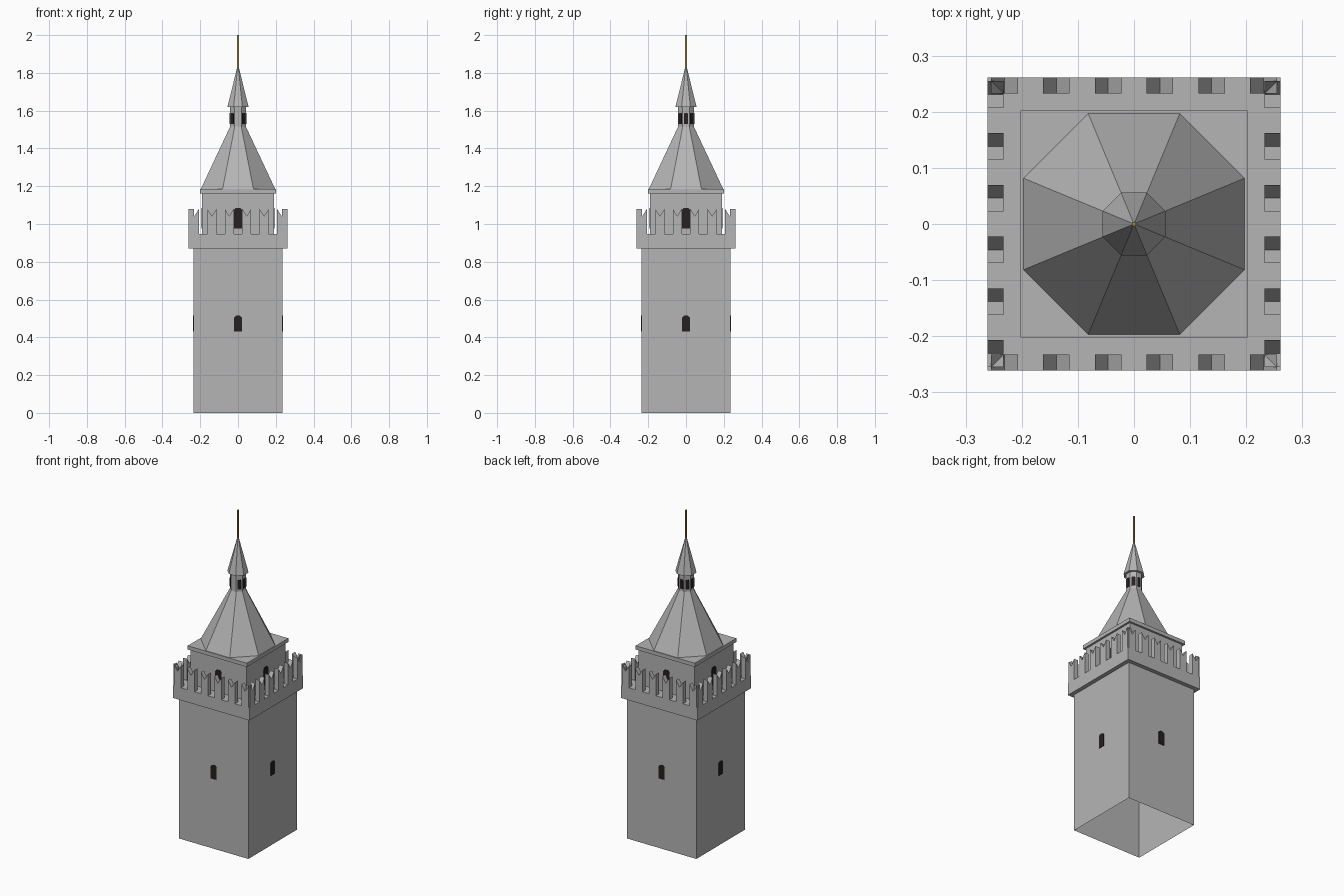
import bpy, bmesh, math
from mathutils import Matrix, Vector

cube = bpy.data.objects.get("Cube")
if cube:
    bpy.data.objects.remove(cube, do_unlink=True)


def material(name, colour):
    m = bpy.data.materials.new(name)
    m.use_nodes = True
    m.diffuse_color = (*colour, 1)
    m.node_tree.nodes["Principled BSDF"].inputs["Base Color"].default_value = (*colour, 1)
    return m


STONE = material("grey stone", (0.46, 0.46, 0.46))
DARK = material("dark opening", (0.02, 0.014, 0.014))
GOLD = material("old gold", (0.42, 0.27, 0.06))


def finish(name, bm, mat):
    bmesh.ops.recalc_face_normals(bm, faces=bm.faces)
    mesh = bpy.data.meshes.new(name)
    bm.to_mesh(mesh)
    bm.free()
    mesh.materials.append(mat)
    obj = bpy.data.objects.new(name, mesh)
    bpy.context.collection.objects.link(obj)
    return obj


def block(name, half, z0, z1, mat=STONE, open_bottom=False):
    bm = bmesh.new()
    bmesh.ops.create_cube(bm, size=1)
    bmesh.ops.scale(bm, vec=(2 * half, 2 * half, z1 - z0), verts=bm.verts)
    bmesh.ops.translate(bm, vec=(0, 0, (z0 + z1) / 2), verts=bm.verts)
    obj = finish(name, bm, mat)
    if open_bottom:
        bm = bmesh.new()
        bm.from_mesh(obj.data)
        low = [f for f in bm.faces if f.normal.z < -0.5]
        bmesh.ops.delete(bm, geom=low, context='FACES')
        bm.to_mesh(obj.data)
        bm.free()
    return obj


def octagon(name, rings):
    """Stacked eight-sided rings given as (flat-to-centre distance, z)."""
    bm = bmesh.new()
    loops = []
    for apothem, z in rings:
        r = apothem / math.cos(math.pi / 8)
        angles = [(k + 0.5) * math.pi / 4 for k in range(8)]
        loops.append([bm.verts.new((r * math.cos(a), r * math.sin(a), z)) for a in angles])
    for a, b in zip(loops, loops[1:]):
        for k in range(8):
            j = (k + 1) % 8
            bm.faces.new((a[k], a[j], b[j], b[k]))
    bm.faces.new(loops[0])
    bm.faces.new(loops[-1])
    bmesh.ops.remove_doubles(bm, verts=bm.verts, dist=1e-5)
    return finish(name, bm, STONE)


def add_prism(bm, outline, y0, y1, turn):
    """Extrude an x-z outline from y0 to y1, then turn it about z."""
    rot = Matrix.Rotation(turn, 3, 'Z')
    front = bm.faces.new([bm.verts.new(rot @ Vector((x, y0, z))) for x, z in outline])
    ext = bmesh.ops.extrude_face_region(bm, geom=[front], use_keep_orig=True)
    moved = [v for v in ext["geom"] if isinstance(v, bmesh.types.BMVert)]
    bmesh.ops.translate(bm, vec=rot @ Vector((0, y1 - y0, 0)), verts=moved)


def windows(name, turns, wall, half, z0, z1):
    """Thin plates with clipped top corners, one on each wall."""
    cut = half * 0.5
    outline = [(-half, z0), (half, z0), (half, z1 - cut), (cut, z1),
               (-cut, z1), (-half, z1 - cut)]
    bm = bmesh.new()
    for turn in turns:
        add_prism(bm, outline, -wall - 0.003, -wall + 0.003, turn)
    return finish(name, bm, DARK)


QUARTERS = [k * math.pi / 2 for k in range(4)]

# Main body
block("shaft", 0.236, 0, 0.87, open_bottom=True)
block("gallery", 0.261, 0.87, 0.947)
block("upper_room", 0.19, 0.947, 1.162)
block("eaves_slab", 0.202, 1.162, 1.185)

# Swallowtail battlements on all four sides
bm = bmesh.new()
for turn in QUARTERS:
    for k in range(6):
        c, h = (k - 2.5) * 0.0923, 0.0237
        add_prism(bm, [(c - h, 0.947), (c + h, 0.947), (c + h, 1.08),
                       (c, 1.042), (c - h, 1.08)], -0.261, -0.233, turn)
finish("battlements", bm, STONE)

# Roof, lantern and spire
octagon("main_roof", [(0.197, 1.185), (0.042, 1.515)])
octagon("lantern", [(0.042, 1.515), (0.042, 1.62)])
octagon("spire", [(0.056, 1.62), (0.0, 1.847)])
block("finial_pole", 0.004, 1.83, 2.0, GOLD)

# Openings
windows("shaft_windows", QUARTERS, 0.236, 0.02, 0.43, 0.515)
windows("room_windows", QUARTERS, 0.19, 0.021, 0.975, 1.085)
windows("lantern_windows", [k * math.pi / 4 for k in range(1, 8)], 0.042, 0.011, 1.53, 1.588)
